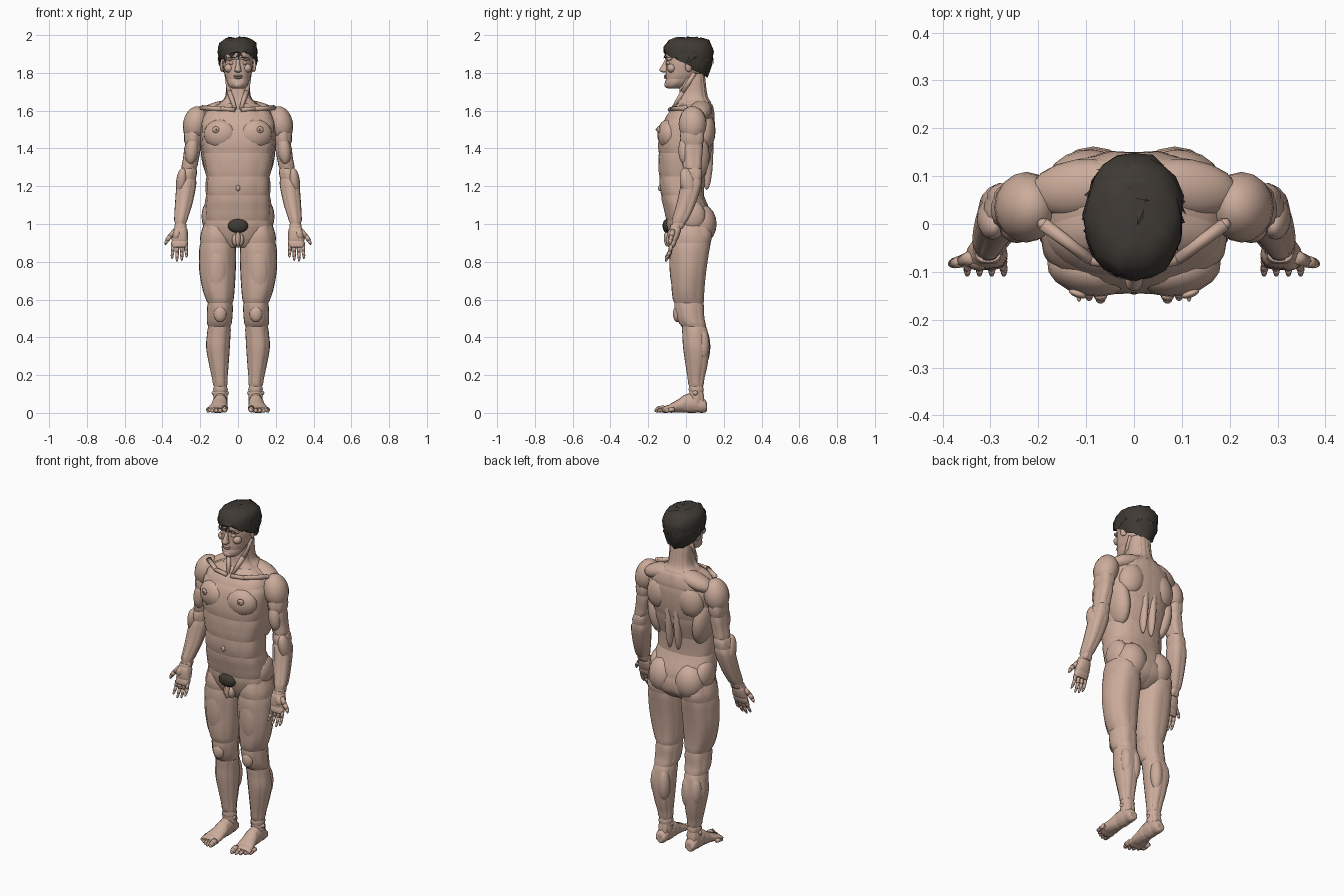
import bpy, bmesh, math, random
from mathutils import Vector, Matrix, Euler

random.seed(4)

def material(name, rgb):
    m = bpy.data.materials.new(name)
    m.diffuse_color = (*rgb, 1)
    return m

SKIN = material("skin", (0.60, 0.41, 0.325))
DARK = material("dark_hair", (0.05, 0.042, 0.035))
SIDES = ((1, "right"), (-1, "left"))

def finish(bm, name, mat, smooth=True):
    me = bpy.data.meshes.new(name)
    for f in bm.faces:
        f.smooth = smooth
    bm.to_mesh(me)
    bm.free()
    me.materials.append(mat)
    ob = bpy.data.objects.new(name, me)
    bpy.context.collection.objects.link(ob)
    return ob

def spline(a, b, c, d, t):
    return [0.5 * (2*q + (r-p)*t + (2*p-5*q+4*r-s)*t*t + (3*q-p-3*r+s)*t**3) for p, q, r, s in zip(a, b, c, d)]

def loft_mesh(secs, n, steps, power, axis, m=1, rows=(), cols=(), groove=0.005):
    """Rings of (t, umin, umax, vmin, vmax); grooved seams split it into muscle panels."""
    rings, k = [], len(secs)
    for i in range(k - 1):
        q = [secs[max(0, min(k-1, i+o))] for o in (-1, 0, 1, 2)]
        rings += [spline(*q, s/steps) for s in range(steps)]
    rings.append(secs[-1])
    bm = bmesh.new()
    grid = []
    sg = lambda x: math.copysign(abs(x)**power, x)
    for t, u0, u1, v0, v1 in rings:
        row = []
        for j in range(n):
            a = 2*math.pi*j/n
            u = m * ((u0+u1)/2 + (u1-u0)/2*sg(math.sin(a)))
            v = (v0+v1)/2 - (v1-v0)/2*sg(math.cos(a))
            row.append(bm.verts.new((u, v, t) if axis == 'Z' else (u, t, v)))
        grid.append(row)
    panel = {}
    for i in range(len(grid)-1):
        mid = (rings[i][0] + rings[i+1][0]) / 2
        for j in range(n):
            f = bm.faces.new((grid[i][j], grid[i][(j+1) % n], grid[i+1][(j+1) % n], grid[i+1][j]))
            panel[f] = (sum(mid > s for s in rows), sum(j >= c for c in cols) % max(1, len(cols)))
    for end in (grid[0], grid[-1]):
        panel[bm.faces.new(end)] = "cap"
    bmesh.ops.recalc_face_normals(bm, faces=bm.faces)
    bm.normal_update()
    seams = [e for e in bm.edges if panel[e.link_faces[0]] != panel[e.link_faces[1]]]
    if rows or cols:
        for v in {v for e in seams for v in e.verts}:
            v.co -= v.normal * groove
    bmesh.ops.split_edges(bm, edges=seams)
    return bm

def loft(name, secs, n=24, steps=4, power=0.9, axis='Z', mat=SKIN, **kw):
    return finish(loft_mesh(secs, n, steps, power, axis, **kw), name, mat)

def pad(name, loc, size, rot=(0, 0, 0), mat=SKIN, both=True, seg=16):
    """Ellipsoid muscle, mirrored across x when both is set."""
    for m, side in SIDES if both else SIDES[:1]:
        bm = bmesh.new()
        e = Euler([math.radians(r) for r in (rot[0], rot[1]*m, rot[2]*m)])
        mx = Matrix.Translation((loc[0]*m, loc[1], loc[2])) @ e.to_matrix().to_4x4() @ Matrix.Diagonal((*size, 1))
        bmesh.ops.create_uvsphere(bm, u_segments=seg, v_segments=seg*5//8, radius=1, matrix=mx)
        finish(bm, f"{side}_{name}" if both else name, mat)

def bones(name, pts, radii, m):
    """Tapered segments along a path, for fingers and cords."""
    bm = bmesh.new()
    pts = [Vector((p[0]*m, p[1], p[2])) for p in pts]
    for a, b, r, s in zip(pts, pts[1:], radii, radii[1:]):
        d = b - a
        mx = Matrix.Translation((a+b)/2) @ d.to_track_quat('Z', 'Y').to_matrix().to_4x4()
        bmesh.ops.create_cone(bm, cap_ends=True, segments=8, radius1=r, radius2=s, depth=d.length, matrix=mx)
        bmesh.ops.create_icosphere(bm, subdivisions=1, radius=s, matrix=Matrix.Translation(b))
    finish(bm, name, SKIN)

# Torso and neck
def sym(t, w, f, b):
    return (t, -w, w, f, b)

loft("torso", [sym(.87, .10, -.05, .07), sym(.92, .165, -.08, .135), sym(.98, .182, -.10, .15),
     sym(1.06, .18, -.115, .135), sym(1.15, .173, -.135, .10), sym(1.25, .172, -.145, .105),
     sym(1.35, .188, -.148, .132), sym(1.45, .20, -.148, .15), sym(1.54, .20, -.125, .155),
     sym(1.60, .17, -.085, .15), sym(1.64, .105, -.05, .138), sym(1.68, .067, -.038, .115),
     sym(1.80, .062, -.03, .10)], n=32, power=.82,
     rows=(1.02, 1.14, 1.26, 1.38, 1.55, 1.64), cols=(0, 3, 7, 12, 14, 16, 18, 20, 25, 29))

# Chest, back and hip muscles
pad("pectoral", (.095, -.098, 1.475), (.088, .052, .078), (0, 0, 12))
pad("areola", (.118, -.146, 1.50), (.02, .008, .018), (0, 0, 20), seg=12)
pad("nipple", (.115, -.155, 1.50), (.005, .008, .005), seg=8)
pad("shoulder_blade", (.105, .105, 1.49), (.075, .05, .095), (0, -12, -12))
pad("trapezius", (.115, .075, 1.60), (.11, .06, .045), (0, 17, -8))
pad("spine_muscle", (.028, .11, 1.40), (.024, .035, .22))
pad("lat", (.145, .04, 1.36), (.05, .085, .14), (0, 8, 0))
pad("buttock", (.085, .08, 1.0), (.088, .082, .105))
pad("hip", (.148, .03, 1.04), (.045, .075, .085))
pad("navel", (0, -.138, 1.19), (.012, .01, .016), both=False, seg=10)
pad("pubic_hair", (0, -.102, .99), (.055, .022, .037), mat=DARK, both=False, seg=12)
pad("groin_side", (.015, -.08, .915), (.018, .026, .034), seg=10)
pad("groin_front", (0, -.10, .925), (.014, .017, .045), both=False, seg=10)

for m, side in SIDES:
    # Neck cords and collar bones
    bones(side + "_neck_cord", [(.06, .045, 1.80), (.045, -.015, 1.70), (.015, -.07, 1.61)], [.013, .015, .01], m)
    bones(side + "_collar_bone", [(.015, -.085, 1.605), (.09, -.075, 1.61), (.19, .0, 1.615)], [.012, .012, .014], m)

    # Legs
    loft(side + "_leg", [(1.04, .06, .165, -.06, .10), (.95, .02, .197, -.085, .14), (.85, .01, .206, -.085, .125),
         (.75, .012, .205, -.08, .11), (.65, .018, .187, -.076, .10), (.58, .025, .165, -.066, .098),
         (.50, .03, .165, -.048, .10), (.44, .038, .162, -.022, .115), (.35, .043, .169, -.016, .126),
         (.25, .05, .152, -.002, .115), (.17, .056, .135, .01, .097), (.11, .053, .132, .014, .096),
         (.04, .06, .128, .02, .10)], m=m, rows=(.11, .145, .45, .58, .90), cols=(3, 8, 12, 16, 21))

    # Feet and toes
    loft(side + "_foot", [(.113, .078, .112, .015, .045), (.10, .064, .126, .002, .07), (.05, .057, .131, 0, .10),
         (0, .055, .134, 0, .10), (-.04, .055, .142, .002, .072), (-.09, .053, .158, 0, .046),
         (-.125, .056, .162, 0, .03)], n=16, axis='Y', m=m, rows=(-.09, 0, .06), cols=(2, 6, 10, 14), groove=.003)
    for i in range(5):
        x = .07 + i*.021 + (.003 if i else 0)
        y = -.168 + .004*i + .0022*i*i
        r = .0165 if i == 0 else .0115
        bones(f"{side}_toe_{i+1}", [(x, y+.055, r+.008), (x, y+.025, r+.003), (x, y+r*.75, r*.8)], [r, r, r*.75], m)

    # Arms
    loft(side + "_arm", [(1.57, .20, .26, .0, .07), (1.48, .19, .284, -.03, .098), (1.40, .197, .285, -.028, .092),
         (1.32, .212, .296, -.018, .085), (1.27, .218, .31, -.022, .088), (1.2, .222, .326, -.03, .082),
         (1.1, .243, .334, -.052, .05), (1.02, .268, .338, -.075, .012), (.97, .272, .336, -.084, -.02)],
         n=20, m=m, rows=(1.0, 1.23, 1.30, 1.41), cols=(2, 6, 10, 14, 18))

    # Hands with palms forward
    loft(side + "_palm", [(1.0, .275, .335, -.082, -.022), (.96, .266, .346, -.092, -.028),
         (.92, .264, .352, -.094, -.042), (.885, .266, .354, -.096, -.058), (.875, .27, .35, -.092, -.064)],
         n=16, power=.75, m=m, rows=(.985, .915), cols=(3, 13), groove=.003)
    for i in range(4):
        x, drop = .275 + .0235*i, (.058, .075, .08, .066)[i]
        tip = x + (i - 1.5)*.002
        bones(f"{side}_finger_{i+1}", [(x, -.078, .888), (x, -.084, .885-drop*.45), (tip, -.096, .885-drop*.8),
              (tip, -.106, .885-drop)], [.0105, .0095, .008, .005], m)
    bones(side + "_thumb", [(.333, -.068, .962), (.36, -.078, .935), (.377, -.082, .912), (.384, -.084, .895)],
          [.016, .013, .011, .006], m)

# Limb muscles
pad("deltoid", (.225, .035, 1.53), (.066, .074, .095), (0, -12, 0))
pad("biceps", (.245, -.008, 1.39), (.034, .032, .075), (0, -6, 0))
pad("forearm_muscle", (.298, .01, 1.22), (.03, .04, .08), (14, -5, 0))
pad("thumb_base", (.325, -.078, .945), (.022, .02, .032), (0, -15, 0), seg=12)
pad("kneecap", (.095, -.046, .525), (.034, .023, .045))
pad("thigh_front", (.11, -.055, .76), (.055, .032, .14), (3, 0, 0))
pad("calf_inner", (.078, .095, .35), (.034, .034, .095))
pad("calf_outer", (.128, .09, .36), (.034, .034, .085))
pad("ankle_bone", (.094, .05, .105), (.046, .02, .02))

# Head and face
loft("head", [sym(1.715, .025, -.095, -.045), sym(1.735, .05, -.11, .0), sym(1.78, .068, -.108, .06),
     sym(1.84, .08, -.106, .10), sym(1.90, .083, -.108, .122), sym(1.95, .074, -.092, .115),
     sym(1.98, .045, -.055, .08)], rows=(1.77, 1.87), cols=(3, 7, 17, 21), groove=.003)
loft("nose", [sym(1.802, .008, -.125, -.09), sym(1.81, .019, -.138, -.09), sym(1.82, .016, -.139, -.09),
     sym(1.85, .01, -.122, -.09), sym(1.87, .011, -.112, -.09)], n=12, steps=3)
pad("brow", (.036, -.092, 1.875), (.03, .018, .009), (0, 6, 22), seg=12)
pad("eyebrow", (.036, -.103, 1.879), (.024, .008, .004), (0, 6, 22), mat=DARK, seg=10)
pad("eye", (.034, -.09, 1.853), (.015, .015, .011), seg=12)
pad("cheek", (.047, -.076, 1.825), (.026, .025, .024), seg=12)
pad("ear", (.084, .018, 1.84), (.01, .024, .036), (-10, 0, 20), seg=12)
pad("upper_lip", (0, -.106, 1.784), (.025, .012, .006), both=False, seg=12)
pad("lower_lip", (0, -.105, 1.774), (.021, .012, .006), both=False, seg=12)
pad("chin", (0, -.098, 1.738), (.026, .017, .019), both=False, seg=12)

# Hair cap, trimmed along a sloping hairline, with loose locks
bm = loft_mesh([sym(1.76, .06, -.10, .105), sym(1.82, .092, -.118, .13), sym(1.88, .102, -.114, .145),
     sym(1.935, .102, -.116, .143), sym(1.97, .082, -.09, .118), sym(1.987, .045, -.05, .075)], 20, 2, .9, 'Z')
bmesh.ops.remove_doubles(bm, verts=bm.verts, dist=.0005)
bmesh.ops.bisect_plane(bm, geom=bm.verts[:]+bm.edges[:]+bm.faces[:], plane_co=(0, -.11, 1.905),
                       plane_no=(0, .58, 1), clear_inner=True)
for v in bm.verts:
    v.co += Vector([random.uniform(-.005, .005) for _ in range(3)])
finish(bm, "hair_cap", DARK)
bm = bmesh.new()
for i in range(85):
    a, h = random.uniform(0, 2*math.pi), random.uniform(.05, .98)
    out = Vector((math.sin(a)*math.sqrt(1-h*h), -math.cos(a)*math.sqrt(1-h*h), h))
    p = Vector((out.x*.096, .015 + out.y*.122, 1.872 + out.z*.112))
    if p.z < 1.905 - .58*(p.y + .11):
        continue
    flow = Vector((random.uniform(-.6, .6), random.uniform(-.6, .6), -.5))
    flow = (flow - out*flow.dot(out)).normalized()
    wide = out.cross(flow) * .016
    base = [bm.verts.new(p + o) for o in (wide, out*.006, -wide)]
    tip = bm.verts.new(p + flow*.042 + out*.006)
    for x, y in ((0, 1), (1, 2), (2, 0)):
        bm.faces.new((base[x], base[y], tip))
bmesh.ops.recalc_face_normals(bm, faces=bm.faces)
finish(bm, "hair_locks", DARK, smooth=False)
